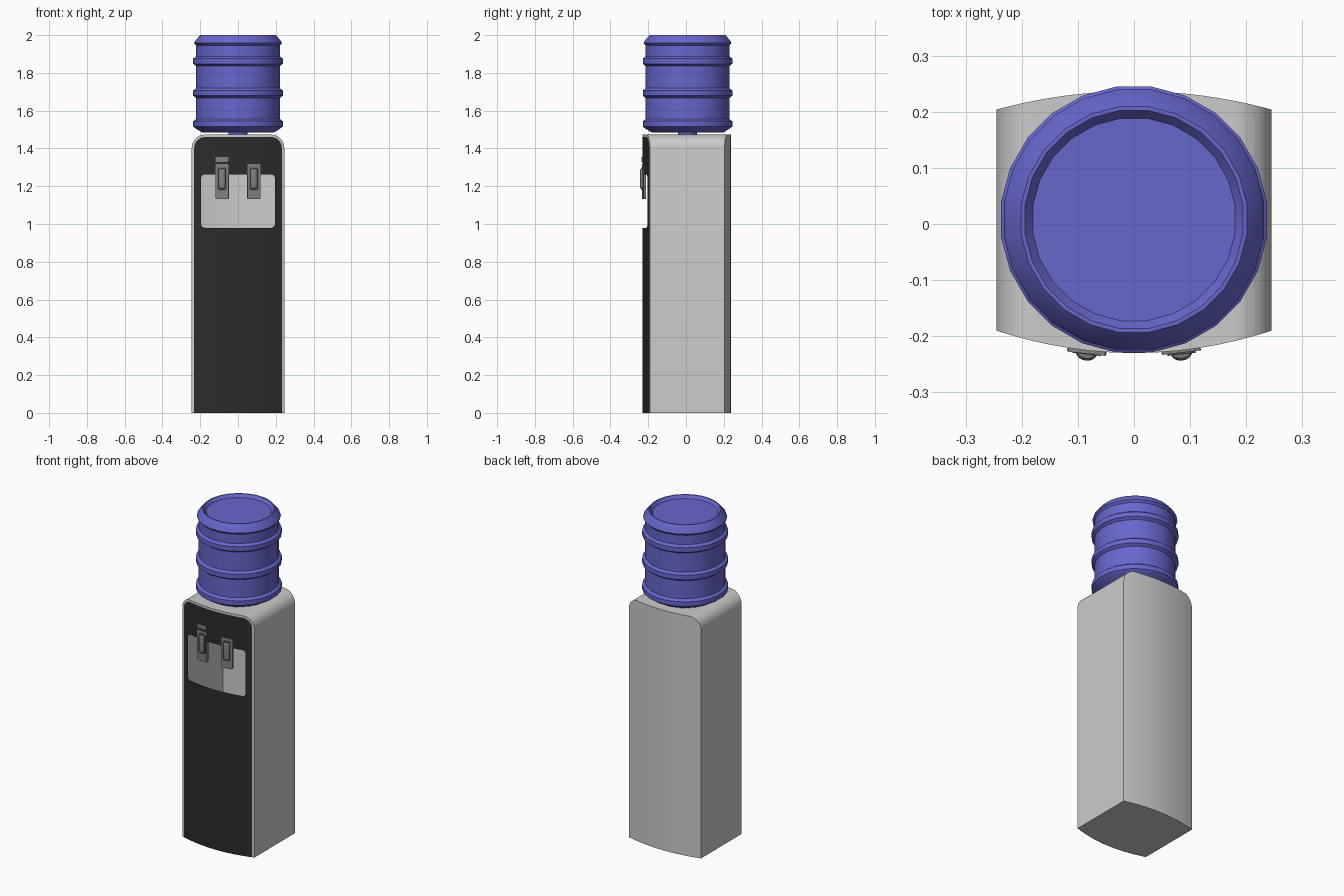
import bpy, bmesh, math
from mathutils import Matrix, Vector

if "Cube" in bpy.data.objects:
    bpy.data.objects.remove(bpy.data.objects["Cube"])


def material(name, rgb):
    m = bpy.data.materials.new(name)
    m.diffuse_color = (*rgb, 1)
    m.use_nodes = True
    m.node_tree.nodes["Principled BSDF"].inputs["Base Color"].default_value = m.diffuse_color
    return m


WHITE = material("cabinet_white", (0.60, 0.60, 0.60))
BLACK = material("panel_black", (0.024, 0.024, 0.024))
BLUE = material("bottle_blue", (0.135, 0.135, 0.61))
GREY = material("tap_grey", (0.22, 0.22, 0.22))
DARK = material("tap_dark_grey", (0.08, 0.08, 0.08))


def finish(bm, name, mat, smooth=30):
    me = bpy.data.meshes.new(name)
    bm.to_mesh(me)
    bm.free()
    ob = bpy.data.objects.new(name, me)
    bpy.context.collection.objects.link(ob)
    me.materials.append(mat)
    bpy.ops.object.select_all(action='DESELECT')
    bpy.context.view_layer.objects.active = ob
    ob.select_set(True)
    bpy.ops.object.shade_smooth_by_angle(angle=math.radians(smooth))
    return ob


# Cabinet outline: bowed front and back, rounded top corners
W, H, R = 0.245, 1.473, 0.07
RIM = 0.013
HOLE_X, HOLE_LO, HOLE_HI, HOLE_R = 0.195, 0.98, 1.262, 0.018


def front(x):
    return -0.230 + 0.040 * (x / W) ** 2


def back(x):
    return 0.237 - 0.033 * (x / W) ** 2


def drop(x, half, r):
    """Height lost to a rounded corner at x."""
    d = abs(x) - (half - r)
    return 0 if d <= 0 else r - math.sqrt(max(r * r - d * d, 0))


def top_out(x):
    return H - drop(x, W, R)


def top_in(x):
    return H - RIM - drop(x, W - RIM, R - RIM)


# Columns placed where the outlines bend
cols = {0.0, 0.04, 0.08, 0.12, 0.15}
for half, r, n in ((W, R, 8), (W - RIM, R - RIM, 6), (HOLE_X, HOLE_R, 4)):
    cols |= {round(half - r + r * math.sin(i * math.pi / 2 / n), 5) for i in range(n + 1)}
cols = sorted({-c for c in cols} | cols)
pairs = list(zip(cols, cols[1:]))


def quad(bm, *pts):
    bm.faces.new([bm.verts.new(p) for p in pts])


def weld(bm):
    bmesh.ops.remove_doubles(bm, verts=bm.verts, dist=1e-5)
    bmesh.ops.dissolve_degenerate(bm, edges=bm.edges, dist=1e-5)


def front_strip(bm, a, b, lo, hi):
    quad(bm, (a, front(a), lo(a)), (b, front(b), lo(b)),
         (b, front(b), hi(b)), (a, front(a), hi(a)))


def zero(x):
    return 0.0


# Hollow cabinet shell with a narrow front rim
bm = bmesh.new()
for a, b in pairs:
    quad(bm, (b, back(b), 0), (a, back(a), 0), (a, back(a), top_out(a)), (b, back(b), top_out(b)))
    quad(bm, (a, front(a), top_out(a)), (b, front(b), top_out(b)),
         (b, back(b), top_out(b)), (a, back(a), top_out(a)))
    quad(bm, (a, back(a), 0), (b, back(b), 0), (b, front(b), 0), (a, front(a), 0))
    inside = max(abs(a), abs(b)) <= W - RIM + 1e-4
    front_strip(bm, a, b, top_in if inside else zero, top_out)
for s in (-1, 1):
    x = s * W
    p = [(x, front(x), 0), (x, back(x), 0), (x, back(x), top_out(x)), (x, front(x), top_out(x))]
    quad(bm, *(p if s > 0 else p[::-1]))
weld(bm)
finish(bm, "cabinet", WHITE)

# Black front panel with the open serving window
bm = bmesh.new()
for a, b in pairs:
    if max(abs(a), abs(b)) > W - RIM + 1e-4:
        continue
    if max(abs(a), abs(b)) <= HOLE_X + 1e-4:
        front_strip(bm, a, b, zero, lambda x: HOLE_LO + drop(x, HOLE_X, HOLE_R))
        front_strip(bm, a, b, lambda x: HOLE_HI - drop(x, HOLE_X, HOLE_R), top_in)
    else:
        front_strip(bm, a, b, zero, top_in)
weld(bm)
finish(bm, "front_panel", BLACK)

# Bottle: lathe profile (radius, height) with three ribs and a recessed end
profile = [(0.05, 1.45), (0.05, 1.484), (0.19, 1.484), (0.225, 1.505)]
for z in (1.53, 1.693, 1.862):
    profile += [(0.223, z - 0.026), (0.239, z - 0.014), (0.239, z + 0.014), (0.223, z + 0.026)]
profile += [(0.223, 1.945), (0.234, 1.957), (0.230, 1.968), (0.203, 2.0), (0.196, 2.0), (0.182, 1.982)]
SIDES = 24
bm = bmesh.new()
rings = []
for r, z in profile:
    angs = [(i + 0.5) * math.tau / SIDES for i in range(SIDES)]
    rings.append([bm.verts.new((r * math.cos(t), 0.008 + r * math.sin(t), z)) for t in angs])
for lo, hi in zip(rings, rings[1:]):
    for i in range(SIDES):
        j = (i + 1) % SIDES
        bm.faces.new((lo[i], lo[j], hi[j], hi[i]))
bm.faces.new(rings[-1])
bm.faces.new(rings[0][::-1])
finish(bm, "water_bottle", BLUE, 25)


# Taps: rounded plates and a half-round lever, turned to follow the panel
def plate(name, mat, place, w, z0, z1, y0, y1, r):
    bm = bmesh.new()
    size = Matrix.Diagonal((w, y1 - y0, z1 - z0, 1))
    at = Matrix.Translation((0, (y0 + y1) / 2, (z0 + z1) / 2))
    bmesh.ops.create_cube(bm, size=1, matrix=at @ size)
    edges = [e for e in bm.edges if abs((e.verts[0].co - e.verts[1].co).y) > 1e-5]
    bmesh.ops.bevel(bm, geom=edges, offset=r, segments=3, profile=0.5, affect='EDGES')
    bm.transform(place)
    finish(bm, name, mat)


def lever(name, mat, place, r, z0, z1):
    bm = bmesh.new()
    at = Matrix.Translation((0, -0.004, (z0 + z1) / 2)) @ Matrix.Diagonal((1, 0.75, 1, 1))
    bmesh.ops.create_cone(bm, cap_ends=True, segments=20, radius1=r, radius2=r, depth=z1 - z0)
    caps = [e for e in bm.edges if abs(e.verts[0].co.z - e.verts[1].co.z) < 1e-5]
    bmesh.ops.bevel(bm, geom=caps, offset=0.010, segments=3, profile=0.5, affect='EDGES')
    bm.transform(place @ at)
    finish(bm, name, mat)


for side, s in (("left", -1), ("right", 1)):
    x = s * 0.084
    place = Matrix.Translation(Vector((x, front(x), 0))) @ Matrix.Rotation(s * 0.113, 4, 'Z')
    plate(side + "_tap_plate", GREY, place, 0.070, 1.132, 1.318, -0.004, 0.010, 0.008)
    plate(side + "_tap_surround", DARK, place, 0.050, 1.178, 1.300, -0.007, 0.0, 0.010)
    lever(side + "_tap_lever", GREY, place, 0.019, 1.186, 1.293)
    if s < 0:
        plate("safety_tab", GREY, place, 0.068, 1.328, 1.354, -0.006, 0.006, 0.004)
